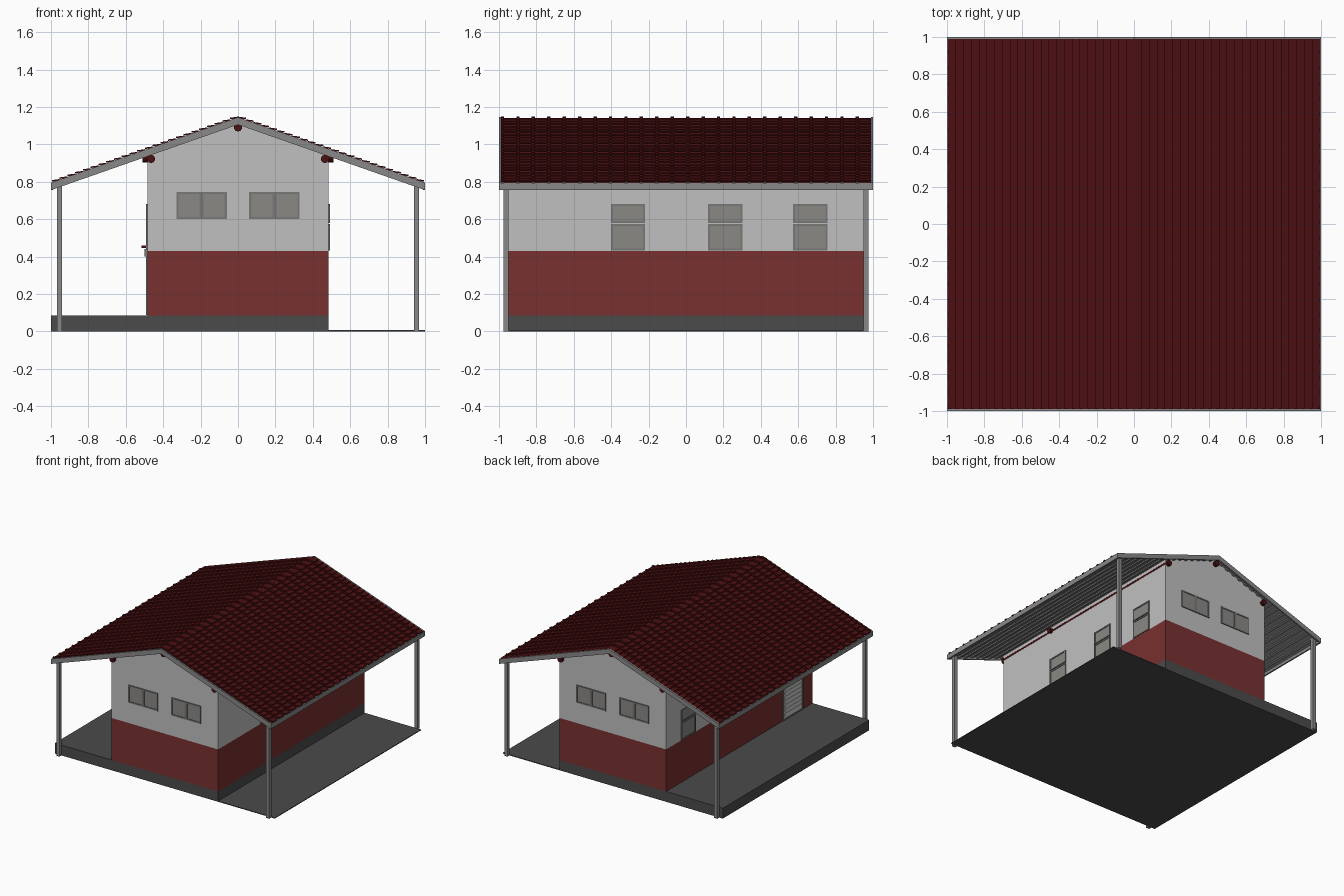
import bpy, bmesh, math
from mathutils import Matrix

if "Cube" in bpy.data.objects:
    bpy.data.objects.remove(bpy.data.objects["Cube"])

WX, WY = 0.485, 0.95          # wall half sizes
APEX, SLOPE = 1.105, 0.35     # underside of the roof frame


def mat(name, r, g, b):
    m = bpy.data.materials.new(name)
    m.diffuse_color = (r, g, b, 1)
    m.use_nodes = True
    m.node_tree.nodes["Principled BSDF"].inputs["Base Color"].default_value = m.diffuse_color
    return m


WHITE = mat("white_plaster", 0.53, 0.53, 0.53)
RED = mat("red_paint", 0.19, 0.03, 0.03)
CONCRETE = mat("dark_concrete", 0.07, 0.07, 0.07)
GREY = mat("grey_timber", 0.25, 0.25, 0.25)
FRAME = mat("window_frame_grey", 0.19, 0.19, 0.185)
GLASS = mat("window_glass", 0.26, 0.25, 0.235)
TILE = mat("dark_red_tile", 0.072, 0.005, 0.006)
DOOR = mat("door_light_grey", 0.62, 0.62, 0.61)


def finish(bm, name, material):
    me = bpy.data.meshes.new(name)
    bm.to_mesh(me)
    bm.free()
    me.materials.append(material)
    ob = bpy.data.objects.new(name, me)
    bpy.context.collection.objects.link(ob)
    return ob


def add_box(bm, a, b):
    lo = [min(p, q) for p, q in zip(a, b)]
    hi = [max(p, q) for p, q in zip(a, b)]
    c = [(p + q) / 2 for p, q in zip(lo, hi)]
    s = [q - p for p, q in zip(lo, hi)]
    bmesh.ops.create_cube(bm, size=1, matrix=Matrix.Translation(c) @ Matrix.Diagonal((*s, 1)))


def boxes(name, material, *pairs):
    bm = bmesh.new()
    for a, b in pairs:
        add_box(bm, a, b)
    return finish(bm, name, material)


def prism(name, material, pts, y0, y1):
    """Extrude an x-z outline along y."""
    bm = bmesh.new()
    f = bm.faces.new([bm.verts.new((x, y0, z)) for x, z in pts])
    r = bmesh.ops.extrude_face_region(bm, geom=[f])
    for v in r["geom"]:
        if isinstance(v, bmesh.types.BMVert):
            v.co.y = y1
    bmesh.ops.recalc_face_normals(bm, faces=bm.faces)
    return finish(bm, name, material)


def roof_z(x, off=0.0):
    return APEX - SLOPE * abs(x) + off


def chevron(x, lo, hi):
    return [(-x, roof_z(x, lo)), (0, roof_z(0, lo)), (x, roof_z(x, lo)),
            (x, roof_z(x, hi)), (0, roof_z(0, hi)), (-x, roof_z(x, hi))]


# Ground: raised platform and the thin slab on the right
boxes("platform", CONCRETE, ((-1, -WY, 0), (WX, WY, 0.085)))
boxes("side_slab", CONCRETE, ((WX, -WY, 0), (1, WY, 0.006)))

# Walls: red lower band, white gabled upper part
boxes("lower_walls", RED, ((-WX, -WY, 0.085), (WX, WY, 0.43)))
prism("upper_walls", WHITE, [(-WX, 0.43), (WX, 0.43), (WX, roof_z(WX, 0.022)),
                             (0, roof_z(0, 0.022)), (-WX, roof_z(WX, 0.022))], -WY, WY)

# Corner posts
for sx in (-1, 1):
    for sy in (-1, 1):
        boxes("corner_post", GREY, ((sx * 0.94, sy * 0.95, 0), (sx * 0.968, sy * 0.977, 0.79)))

# Roof frame: gable boards, eave boards, sheet and battens
prism("front_gable_board", GREY, chevron(1, 0, 0.04), -1, -0.988)
prism("back_gable_board", GREY, chevron(1, 0, 0.04), 0.988, 1)
prism("roof_sheet", GREY, chevron(0.99, 0.02, 0.034), -0.99, 0.99)
for s in (-1, 1):
    boxes("eave_board", GREY, ((s * 0.988, -0.99, 0.755), (s, 0.99, 0.793)))
    for i in range(16):
        x0 = 0.04 + i * 0.06
        x1 = x0 + 0.022
        prism("roof_batten", GREY, [(s * x0, roof_z(x0, 0.010)), (s * x1, roof_z(x1, 0.010)),
                                    (s * x1, roof_z(x1, 0.022)), (s * x0, roof_z(x0, 0.022))],
              -0.988, 0.988)

# Roof tiles: stepped rows with a raised rib on every column
COLS, ROWS = 24, 24
profile = []
for c in range(COLS):
    y = -0.99 + c * 1.98 / COLS
    profile += [(y, 0), (y, 0.008), (y + 0.018, 0.008), (y + 0.018, 0)]
profile.append((0.99, 0))
steps = []
for r in range(ROWS):
    steps += [(0.995 * (1 - r / ROWS), 0), (0.995 * (1 - r / ROWS), 0.009)]
steps.append((0, 0))
for s, name in ((-1, "left_roof_tiles"), (1, "right_roof_tiles")):
    bm = bmesh.new()
    grid = [[bm.verts.new((s * x, y, roof_z(x, 0.035 + lift + h))) for y, h in profile]
            for x, lift in steps]
    for a, b in zip(grid, grid[1:]):
        for j in range(len(profile) - 1):
            q = [a[j], a[j + 1], b[j + 1], b[j]]
            bm.faces.new(q if s > 0 else q[::-1])
    finish(bm, name, TILE)


# Log purlins and the cross beam poking through the walls
def log(name, centre, length, radius, axis):
    rot = Matrix.Rotation(math.pi / 2, 4, axis)
    bm = bmesh.new()
    bmesh.ops.create_cone(bm, cap_ends=True, segments=10, radius1=radius, radius2=radius,
                          depth=length, matrix=Matrix.Translation(centre) @ rot)
    return finish(bm, name, TILE)


log("ridge_log", (0, 0, 1.09), 1.95, 0.022, 'X')
for s in (-1, 1):
    log("wall_log", (s * 0.465, 0, 0.922), 1.95, 0.022, 'X')
log("cross_beam", (0, -0.39, 0.922), 1.02, 0.02, 'Y')

# Wall mapping: u along the wall, d outwards
WALLS = {
    "front": lambda u, d, z: (u, -WY - d, z),
    "back": lambda u, d, z: (u, WY + d, z),
    "left": lambda u, d, z: (-WX - d, u, z),
    "right": lambda u, d, z: (WX + d, u, z),
}


def leaf(wall, name, u0, u1, z0, z1, t=0.011, pane=GLASS):
    """One framed pane lying on a wall."""
    w = WALLS[wall]
    rims = [(u0, u1, z0, z0 + t), (u0, u1, z1 - t, z1),
            (u0, u0 + t, z0 + t, z1 - t), (u1 - t, u1, z0 + t, z1 - t)]
    boxes(wall + "_" + name + "_frame", FRAME,
          *[(w(a, -0.002, c), w(b, 0.007, d)) for a, b, c, d in rims])
    boxes(wall + "_" + name + "_pane", pane,
          (w(u0 + t, -0.002, z0 + t), w(u1 - t, 0.003, z1 - t)))


# Gable windows: two side-by-side leaves each
for wall in ("front", "back"):
    for c in (-0.195, 0.195):
        leaf(wall, "window", c - 0.135, c, 0.60, 0.745)
        leaf(wall, "window", c, c + 0.135, 0.60, 0.745)

# Side windows: a small leaf above a taller one
for wall in ("left", "right"):
    for c in (-0.31, 0.21, 0.665):
        leaf(wall, "upper_window", c - 0.092, c + 0.092, 0.58, 0.68)
        leaf(wall, "lower_window", c - 0.092, c + 0.092, 0.431, 0.574)

# Door on the left wall: glazed top, slatted bottom, handle
L = WALLS["left"]
leaf("left", "door_top", -0.82, -0.56, 0.42, 0.68)
leaf("left", "door_bottom", -0.82, -0.56, 0.087, 0.42, pane=DOOR)
boxes("door_slats", DOOR, *[(L(-0.80, 0, 0.12 + i * 0.035), L(-0.58, 0.007, 0.14 + i * 0.035))
                            for i in range(8)])
boxes("door_lock", FRAME, (L(-0.818, 0.005, 0.40), L(-0.80, 0.014, 0.44)))
boxes("door_handle", TILE, (L(-0.815, 0.005, 0.445), L(-0.803, 0.03, 0.46)),
      (L(-0.815, 0.02, 0.445), L(-0.765, 0.03, 0.46)))
